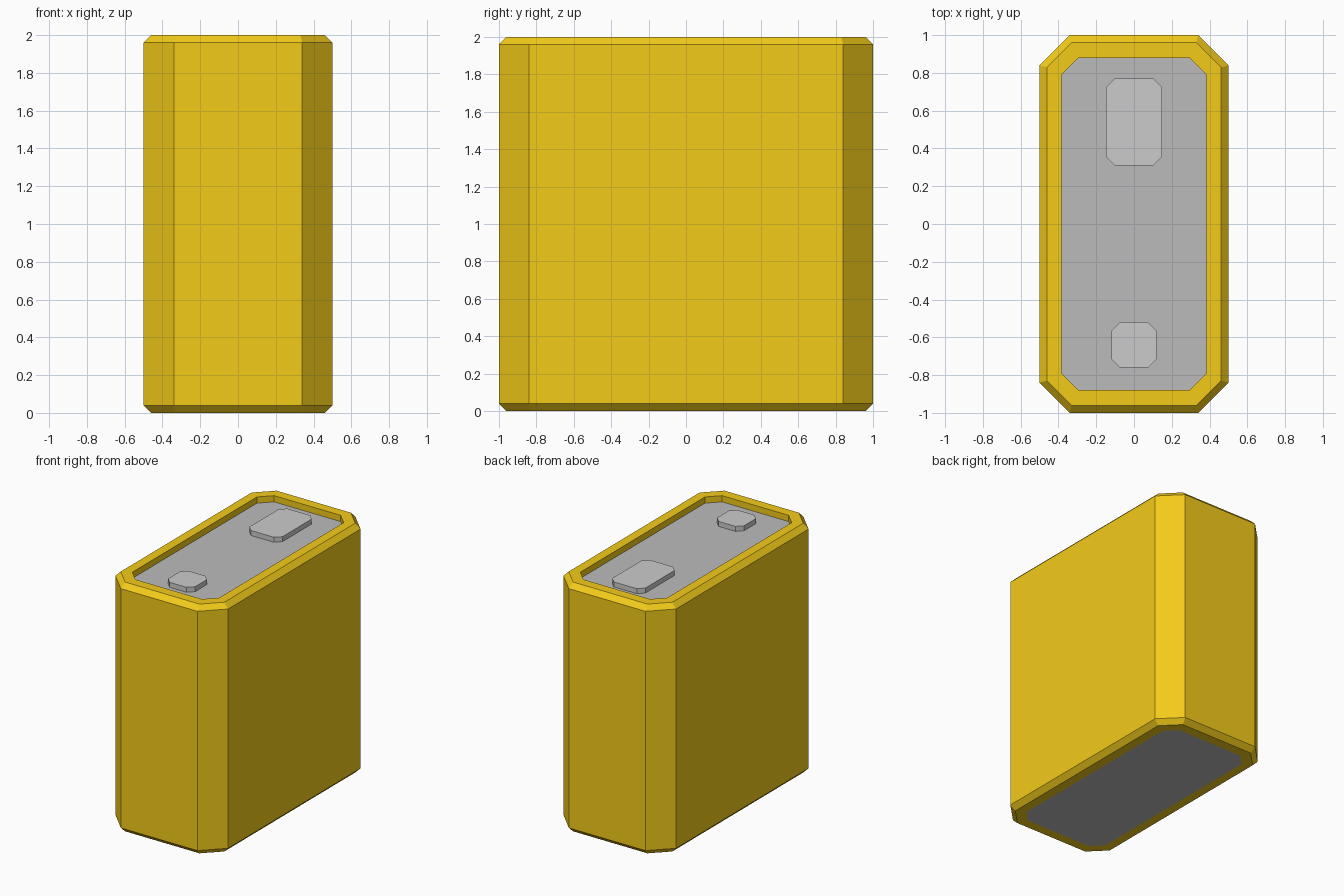
import bpy, bmesh

if "Cube" in bpy.data.objects:
    bpy.data.objects.remove(bpy.data.objects["Cube"])


def material(name, rgb):
    m = bpy.data.materials.new(name)
    m.diffuse_color = (*rgb, 1)
    m.use_nodes = True
    m.node_tree.nodes["Principled BSDF"].inputs["Base Color"].default_value = m.diffuse_color
    return m


def octagon(bm, hx, hy, cut, z, cy=0):
    # rectangle with cut corners, counter-clockwise
    pts = [(hx, -hy + cut), (hx, hy - cut), (hx - cut, hy), (-hx + cut, hy),
           (-hx, hy - cut), (-hx, -hy + cut), (-hx + cut, -hy), (hx - cut, -hy)]
    return [bm.verts.new((x, y + cy, z)) for x, y in pts]


def loft(name, sections, mats, cy=0, cap_mat=0):
    bm = bmesh.new()
    rings = [octagon(bm, *s, cy) for s in sections]
    for a, b in zip(rings, rings[1:]):
        for i in range(8):
            j = (i + 1) % 8
            bm.faces.new((a[i], a[j], b[j], b[i]))
    for cap in (rings[0][::-1], rings[-1]):
        bm.faces.new(cap).material_index = cap_mat
    me = bpy.data.meshes.new(name)
    bm.to_mesh(me)
    bm.free()
    for m in mats:
        me.materials.append(m)
    ob = bpy.data.objects.new(name, me)
    bpy.context.collection.objects.link(ob)
    return ob


yellow = material("yellow_casing", (0.9, 0.6, 0.01))
grey = material("panel_grey", (0.5, 0.5, 0.5))
light = material("terminal_grey", (0.65, 0.65, 0.65))

# Casing: bottom rim, bevelled wall, top rim, recessed panel
loft("casing", [
    (0.385, 0.88, 0.09, 0.0),
    (0.46, 0.96, 0.13, 0.0),
    (0.50, 1.00, 0.16, 0.04),
    (0.50, 1.00, 0.16, 1.96),
    (0.46, 0.96, 0.13, 2.0),
    (0.385, 0.88, 0.09, 2.0),
    (0.385, 0.88, 0.09, 1.95),
], [yellow, grey], cap_mat=1)

# Terminals standing on the recessed panel
for name, hx, hy, cy in (("large_terminal", 0.147, 0.23, 0.54),
                         ("small_terminal", 0.12, 0.12, -0.64)):
    loft(name, [(hx, hy, 0.045, 1.95), (hx, hy, 0.045, 1.99)], [light], cy)
